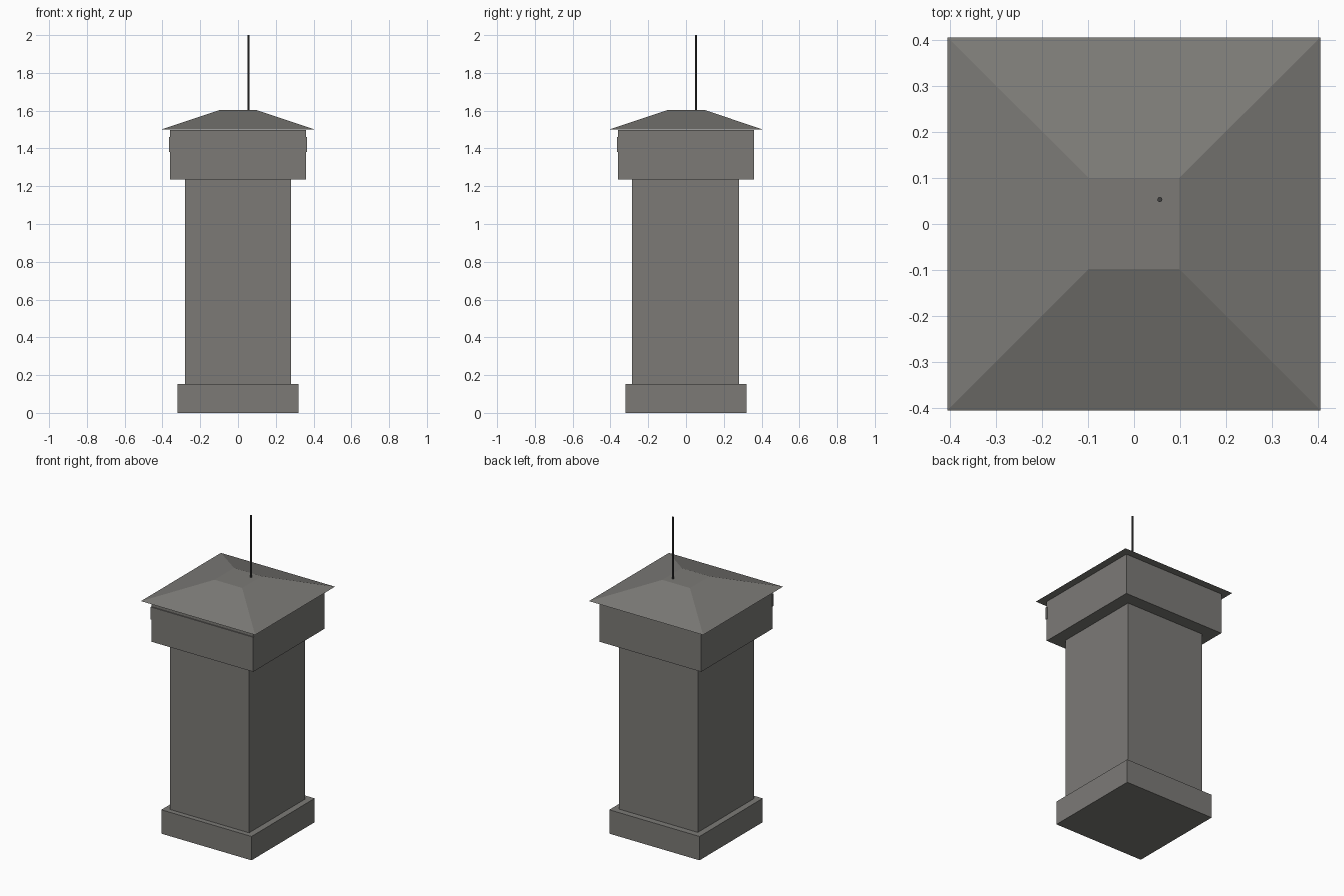
import bpy, bmesh

if "Cube" in bpy.data.objects:
    bpy.data.objects.remove(bpy.data.objects["Cube"])

DARK = bpy.data.materials.new("dark_grey")
DARK.diffuse_color = (0.2, 0.195, 0.183, 1)
DARK.use_nodes = True
DARK.node_tree.nodes["Principled BSDF"].inputs["Base Color"].default_value = DARK.diffuse_color
BLACK = bpy.data.materials.new("near_black")
BLACK.diffuse_color = (0.05, 0.05, 0.05, 1)
BLACK.use_nodes = True
BLACK.node_tree.nodes["Principled BSDF"].inputs["Base Color"].default_value = BLACK.diffuse_color


def tapered_box(name, bottom, top, z0, z1, mat=DARK):
    """Four-sided block; bottom and top are (x0, x1, y0, y1)."""
    bm = bmesh.new()
    rings = []
    for (x0, x1, y0, y1), z in ((bottom, z0), (top, z1)):
        rings.append([bm.verts.new((x, y, z))
                      for x, y in ((x0, y0), (x1, y0), (x1, y1), (x0, y1))])
    low, high = rings
    bm.faces.new(low[::-1])
    bm.faces.new(high)
    for i in range(4):
        j = (i + 1) % 4
        bm.faces.new((low[i], low[j], high[j], high[i]))
    mesh = bpy.data.meshes.new(name)
    bm.to_mesh(mesh)
    bm.free()
    mesh.materials.append(mat)
    obj = bpy.data.objects.new(name, mesh)
    bpy.context.collection.objects.link(obj)
    return obj


def box(name, rect, z0, z1, mat=DARK):
    return tapered_box(name, rect, rect, z0, z1, mat)


# Plinth, shaft and wider head
box("base_plinth", (-0.32, 0.32, -0.32, 0.32), 0.0, 0.153)
box("shaft", (-0.28, 0.28, -0.287, 0.28), 0.153, 1.235)
box("head_block", (-0.36, 0.36, -0.36, 0.36), 1.235, 1.498)

# Thin plate across the front of the head
box("front_plate", (-0.364, 0.364, -0.366, -0.355), 1.38, 1.46)

# Overhanging hipped roof with a flat top
tapered_box("roof", (-0.405, 0.405, -0.405, 0.405),
            (-0.098, 0.098, -0.098, 0.1), 1.501, 1.603)

# Off-centre antenna
bpy.ops.mesh.primitive_cylinder_add(vertices=8, radius=0.0055, depth=0.4,
                                    location=(0.056, 0.053, 1.8))
antenna = bpy.context.object
antenna.name = "antenna"
antenna.data.materials.append(BLACK)
